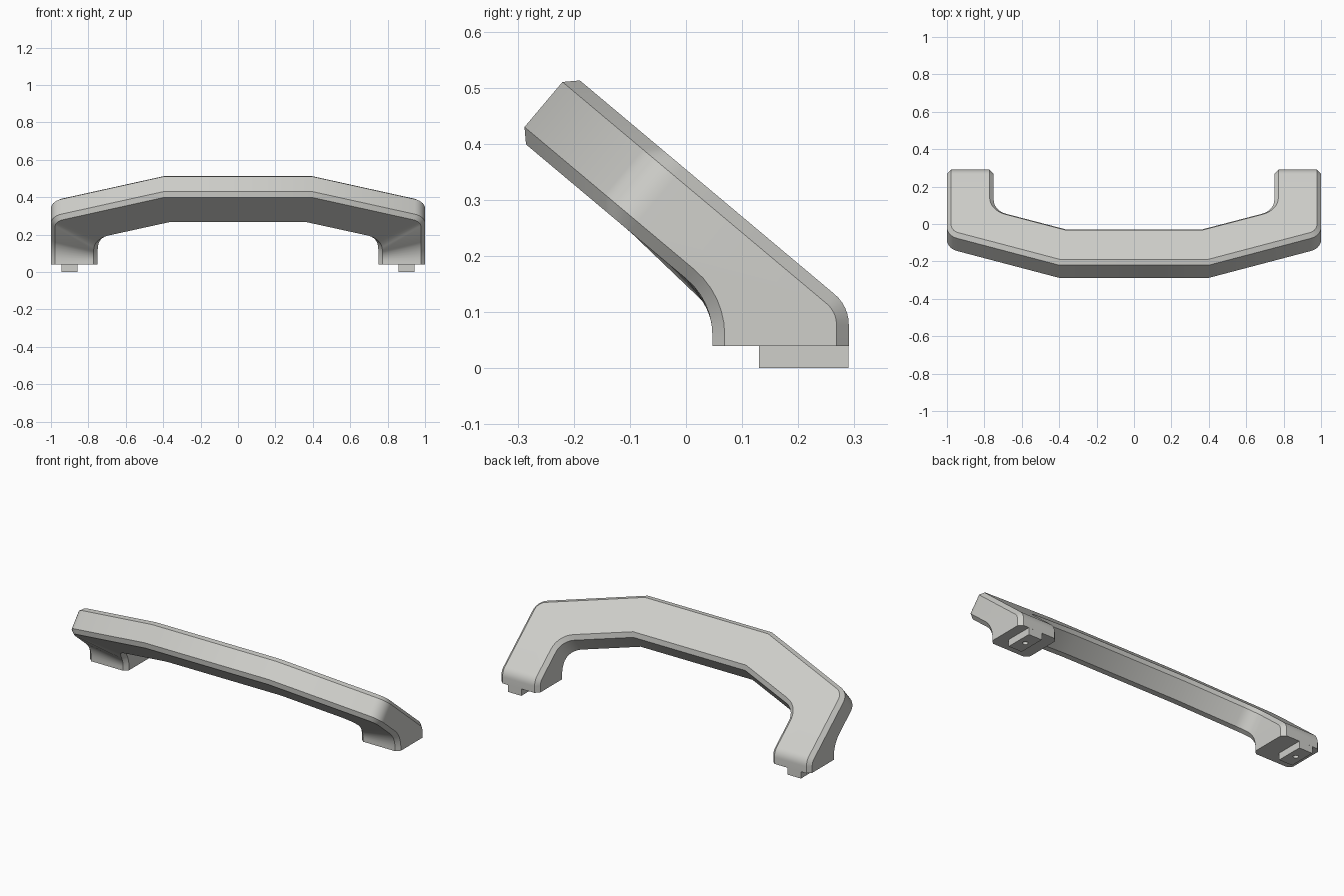
import bpy, bmesh, math
from mathutils import Vector

if "Cube" in bpy.data.objects:
    bpy.data.objects.remove(bpy.data.objects["Cube"])

TILT = math.radians(40)
C = 0.022          # chamfer size
FOOT_Z = 0.04

grey = bpy.data.materials.new("light_grey")
grey.diffuse_color = (0.62, 0.62, 0.59, 1)
grey.use_nodes = True
grey.node_tree.nodes["Principled BSDF"].inputs["Base Color"].default_value = grey.diffuse_color


def side_profile(start, length, radius):
    """Side curve: tilted line, then an arc turning down, then vertical.
    Returns a function of distance, giving position and left-hand normal."""
    turn = math.pi / 2 - TILT

    def at(s):
        a = -TILT
        line = min(s, length)
        y = start[0] + line * math.cos(a)
        z = start[1] + line * math.sin(a)
        if s > length:
            t = min((s - length) / radius, turn)
            y += radius * (math.sin(TILT + t) - math.sin(TILT))
            z -= radius * (math.cos(TILT) - math.cos(TILT + t))
            a -= t
            z -= max(0, s - length - radius * turn)
        return Vector((y, z)), Vector((-math.sin(a), math.cos(a)))
    return at


TOP_L, TOP_R = 0.615, 0.07
BOT_L, BOT_R = 0.395, 0.13
TURN = math.pi / 2 - TILT
top = side_profile((-0.206, 0.527), TOP_L, TOP_R)
bottom = side_profile((-0.302, 0.413), BOT_L, BOT_R)


def rounded_corner(a, p, b, r, n=7):
    a, p, b = Vector(a), Vector(p), Vector(b)
    d1, d2 = (p - a).normalized(), (b - p).normalized()
    turn = d1.angle(d2)
    start = p - d1 * r * math.tan(turn / 2)
    left = Vector((-d1.y, d1.x))
    return [start + d1 * r * math.sin(turn * i / n)
            + left * r * (1 - math.cos(turn * i / n)) for i in range(n + 1)]


def offset(points, dist):
    """Mitred offset to the left of a polyline."""
    out = []
    for i, p in enumerate(points):
        segs = []
        if i > 0:
            segs.append((p - points[i - 1]).normalized())
        if i < len(points) - 1:
            segs.append((points[i + 1] - p).normalized())
        normals = [Vector((-d.y, d.x)) for d in segs]
        m = sum(normals, Vector((0, 0))).normalized()
        out.append(p + m * dist / m.dot(normals[0]))
    return out


def steps(a, b, n):
    return [a + (b - a) * i / (n - 1) for i in range(n)]


# Outlines of half the handle, in the tilted plane
outer = [Vector((0, 0)), Vector((0.4, 0))] + rounded_corner((0.4, 0), (1, 0.206), (1, 1), 0.08)
inner = [Vector((0, 0.248)), Vector((0.36, 0.248))] + rounded_corner((0.36, 0.248), (0.75, 0.381), (0.75, 1), 0.1)

# Distances along the legs
top_end = TOP_L + TOP_R * TURN
bot_end = BOT_L + BOT_R * TURN
top_leg = steps(TOP_L, top_end, 7) + [top_end + top(top_end)[0].y - FOOT_Z]
bot_last = [bot_end + bottom(bot_end)[0].y - FOOT_Z]
outer_leg = steps(BOT_L, bot_end, 7) + bot_last
inner_leg = steps(0.46, bot_end, 7) + bot_last


def strand(outline, leg, profile, x_leg, inset, depth):
    """One lengthwise edge: inset moves it in the plane, depth through it."""
    pts = offset(outline + [Vector((x_leg, s)) for s in leg], inset)
    result = []
    for p in pts:
        pos, nrm = profile(p.y)
        q = pos + nrm * depth
        result.append((p.x, q.x, q.y))
    return result


# Eight edges around the chamfered cross-section
strands = [
    strand(outer, top_leg, top, 1, C, 0),
    strand(inner, top_leg, top, 0.75, -C, 0),
    strand(inner, top_leg, top, 0.75, 0, -C),
    strand(inner, inner_leg, bottom, 0.75, 0, C),
    strand(inner, inner_leg, bottom, 0.75, -C, 0),
    strand(outer, outer_leg, bottom, 1, C, 0),
    strand(outer, outer_leg, bottom, 1, 0, C),
    strand(outer, top_leg, top, 1, 0, -C),
]


def finish(name, bm):
    bmesh.ops.recalc_face_normals(bm, faces=bm.faces)
    mesh = bpy.data.meshes.new(name)
    bm.to_mesh(mesh)
    bm.free()
    mesh.materials.append(grey)
    ob = bpy.data.objects.new(name, mesh)
    bpy.context.collection.objects.link(ob)
    return ob


# Grip with both legs
bm = bmesh.new()
rows = [[bm.verts.new(co) for co in s] for s in strands]
for k in range(8):
    a, b = rows[k], rows[(k + 1) % 8]
    for i in range(len(a) - 1):
        bm.faces.new((a[i], a[i + 1], b[i + 1], b[i]))
bm.faces.new([r[-1] for r in rows])
# the open end lies on the mirror plane; orient before mirroring
grip = finish("grip", bm)
# make sure the faces point outwards (top face up)
if grip.data.polygons[0].normal.z < 0:
    grip.data.flip_normals()
mirror = grip.modifiers.new("mirror", 'MIRROR')
mirror.use_clip = True
bpy.context.view_layer.objects.active = grip
grip.select_set(True)
bpy.ops.object.modifier_apply(modifier="mirror")
bpy.ops.object.shade_smooth_by_angle(angle=math.radians(30))
grip.select_set(False)

# Mounting tabs under the feet, each with a blind screw hole
for side, name in ((1, "right_tab"), (-1, "left_tab")):
    bm = bmesh.new()
    x0, x1, y0, y1 = 0.857, 0.943, 0.13, 0.29
    cx, cy, r, n = 0.90, 0.21, 0.014, 16
    square = [(x1, y1), (x0, y1), (x0, y0), (x1, y0)]
    low = [bm.verts.new((side * x, y, 0)) for x, y in square]
    high = [bm.verts.new((side * x, y, FOOT_Z + 0.002)) for x, y in square]
    ang = [2 * math.pi * (i + 0.5) / n for i in range(n)]
    rim, floor = [[bm.verts.new((side * (cx + r * math.cos(a)), cy + r * math.sin(a), z))
                   for a in ang] for z in (0, 0.03)]
    bm.faces.new(high)
    bm.faces.new(floor)
    for i in range(4):
        j = (i + 1) % 4
        bm.faces.new((low[i], low[j], high[j], high[i]))
        # underside split into four panels around the hole
        first = 4 * i + 1
        arc = [rim[(first + k) % n] for k in range(5)]
        bm.faces.new([low[i], low[j]] + arc[::-1])
    for i in range(n):
        j = (i + 1) % n
        bm.faces.new((rim[i], rim[j], floor[j], floor[i]))
    finish(name, bm)
